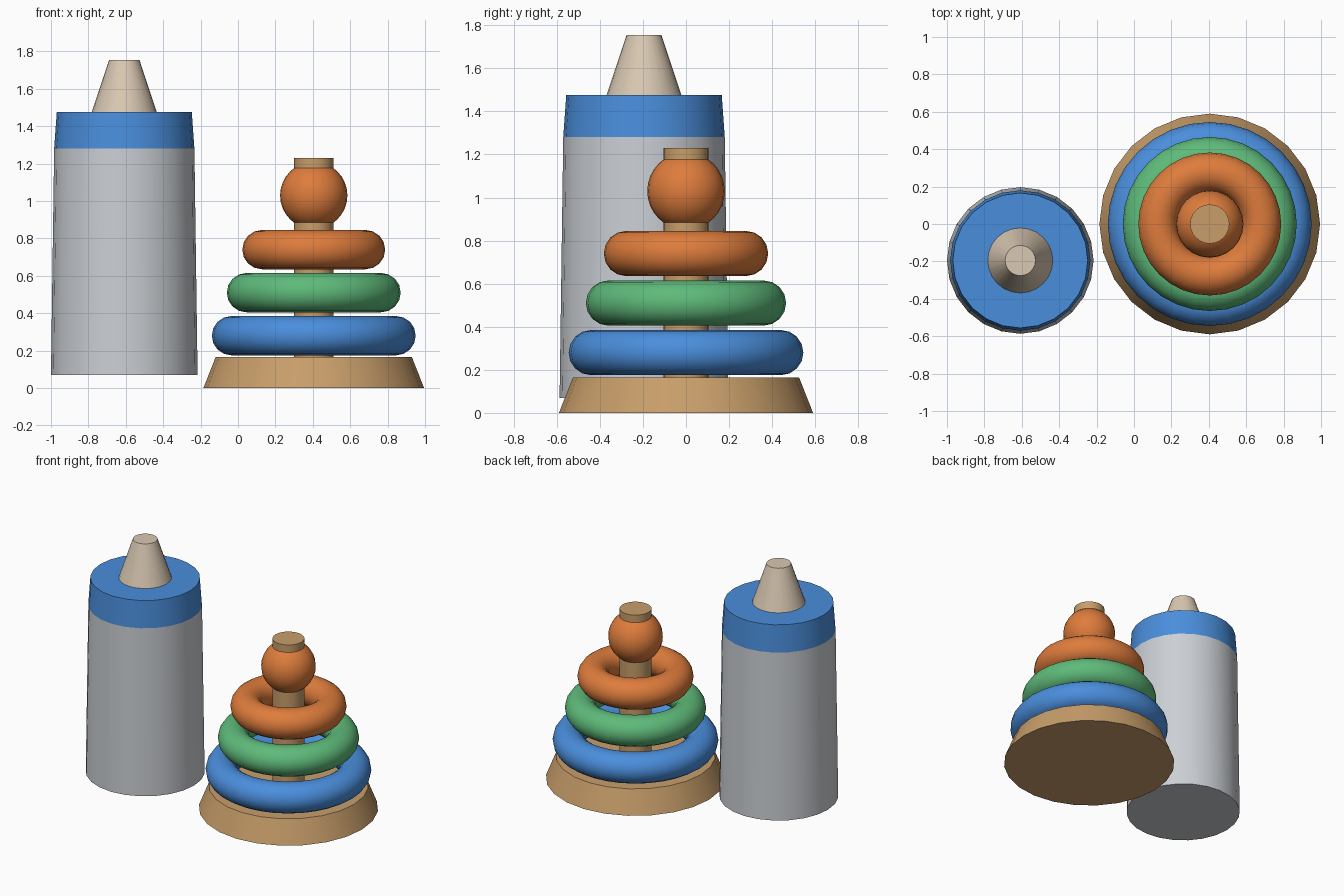
import bpy
import math

cube = bpy.data.objects.get("Cube")
if cube:
    bpy.data.objects.remove(cube, do_unlink=True)


def material(name, rgb):
    """Flat colour from 0-255 display values, stored as linear."""
    linear = [((c / 255 + 0.055) / 1.055) ** 2.4 for c in rgb] + [1.0]
    mat = bpy.data.materials.new(name)
    mat.use_nodes = True
    mat.diffuse_color = linear
    mat.node_tree.nodes["Principled BSDF"].inputs["Base Color"].default_value = linear
    return mat


wood = material("wood", (200, 158, 106))
blue = material("blue", (74, 142, 220))
green = material("green", (94, 186, 122))
orange = material("orange", (222, 124, 60))
grey = material("pale grey", (203, 207, 212))
cream = material("cream", (217, 200, 178))


def finish(name, mat, angle=40):
    obj = bpy.context.object
    obj.name = name
    obj.data.materials.append(mat)
    bpy.ops.object.shade_smooth_by_angle(angle=math.radians(angle))
    return obj


def frustum(name, mat, centre, z0, z1, r0, r1, sides=24):
    bpy.ops.mesh.primitive_cone_add(vertices=sides, radius1=r0, radius2=r1, depth=z1 - z0,
                                    location=(*centre, (z0 + z1) / 2))
    return finish(name, mat)


# Stacking toy: base, post, three rings and a ball
toy = (0.405, 0)
frustum("toy_base", wood, toy, 0, 0.165, 0.59, 0.525)
frustum("toy_post", wood, toy, 0.1, 1.23, 0.105, 0.105)
rings = [("large_ring", blue, 0.28, 0.44), ("middle_ring", green, 0.51, 0.36),
         ("small_ring", orange, 0.74, 0.277)]
for name, mat, z, radius in rings:
    bpy.ops.mesh.primitive_torus_add(major_radius=radius, minor_radius=0.105, major_segments=32,
                                     minor_segments=16, location=(*toy, z))
    finish(name, mat, 60)
bpy.ops.mesh.primitive_uv_sphere_add(segments=24, ring_count=16, radius=0.18,
                                     location=(*toy, 1.03))
finish("toy_ball", orange, 60)

# Bottle: tapered body, collar and teat
bottle = (-0.608, -0.195)
frustum("bottle_body", grey, bottle, 0.07, 1.28, 0.392, 0.375)
frustum("bottle_collar", blue, bottle, 1.28, 1.475, 0.375, 0.361)
frustum("bottle_teat", cream, bottle, 1.475, 1.755, 0.174, 0.081)
